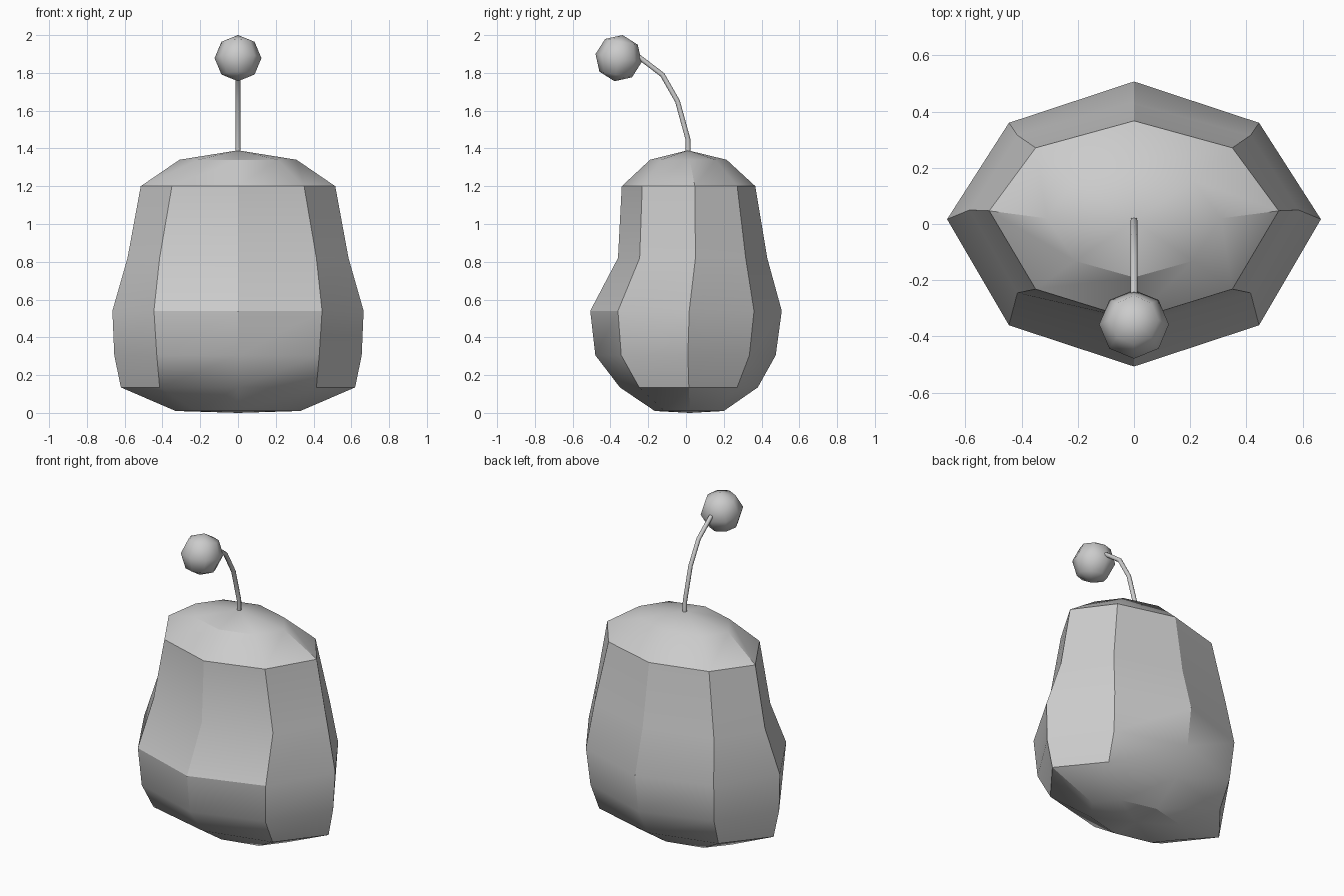
import bpy, bmesh, math
from mathutils import Matrix

if "Cube" in bpy.data.objects:
    bpy.data.objects.remove(bpy.data.objects["Cube"])


def finish(bm, name, angle):
    bmesh.ops.recalc_face_normals(bm, faces=bm.faces[:])
    mesh = bpy.data.meshes.new(name)
    bm.to_mesh(mesh)
    bm.free()
    ob = bpy.data.objects.new(name, mesh)
    bpy.context.collection.objects.link(ob)
    bpy.ops.object.select_all(action='DESELECT')
    bpy.context.view_layer.objects.active = ob
    ob.select_set(True)
    bpy.ops.object.shade_smooth_by_angle(angle=math.radians(angle))
    return ob


def bridge(bm, a, b):
    n = len(a)
    for i in range(n):
        j = (i + 1) % n
        bm.faces.new((a[i], a[j], b[j], b[i]))


def fan(bm, ring, tip):
    for i in range(len(ring)):
        bm.faces.new((ring[i], ring[(i + 1) % len(ring)], tip))


# Body: eight-sided pear; each row is z, half width, diagonal x, front y, side y, back y
rows = [
    (0.01, 0.33, 0.225, -0.165, 0.02, 0.20),
    (0.135, 0.62, 0.415, -0.35, 0.015, 0.38),
    (0.305, 0.655, 0.43, -0.48, 0.01, 0.475),
    (0.54, 0.665, 0.445, -0.507, 0.017, 0.507),
    (0.82, 0.585, 0.415, -0.36, 0.05, 0.43),
    (1.20, 0.515, 0.35, -0.34, 0.047, 0.367),
    (1.34, 0.31, 0.21, -0.19, 0.02, 0.215),
]
bm = bmesh.new()
rings = []
for z, w, d, f, s, b in rows:
    df, db = s + (f - s) * 0.72, s + (b - s) * 0.7
    pts = [(0, f), (d, df), (w, s), (d, db), (0, b), (-d, db), (-w, s), (-d, df)]
    rings.append([bm.verts.new((x, y, z)) for x, y in pts])
for lower, upper in zip(rings, rings[1:]):
    bridge(bm, lower, upper)
fan(bm, rings[0], bm.verts.new((0, 0.02, 0)))
fan(bm, rings[-1], bm.verts.new((0, 0.01, 1.39)))
finish(bm, "body", 30)

# Stalk: thin tube bending toward the front
path = [(0.012, 1.33), (0.01, 1.45), (-0.045, 1.65), (-0.125, 1.79), (-0.25, 1.885)]
radius, sides = 0.013, 8
bm = bmesh.new()
tube = []
for i, (y, z) in enumerate(path):
    (y0, z0), (y1, z1) = path[max(i - 1, 0)], path[min(i + 1, len(path) - 1)]
    length = math.hypot(y1 - y0, z1 - z0)
    ny, nz = (z1 - z0) / length, -(y1 - y0) / length
    ring = []
    for k in range(sides):
        a = 2 * math.pi * k / sides
        c = radius * math.sin(a)
        ring.append(bm.verts.new((radius * math.cos(a), y + ny * c, z + nz * c)))
    tube.append(ring)
for lower, upper in zip(tube, tube[1:]):
    bridge(bm, lower, upper)
bm.faces.new(tube[0])
bm.faces.new(tube[-1])
finish(bm, "stalk", 50)

# Bobble: low-poly ball on the end of the stalk
bm = bmesh.new()
bmesh.ops.create_uvsphere(
    bm, u_segments=8, v_segments=4, radius=0.124,
    matrix=Matrix.Translation((0, -0.357, 1.878)) @ Matrix.Rotation(math.radians(-10), 4, 'X'))
finish(bm, "bobble", 60)
